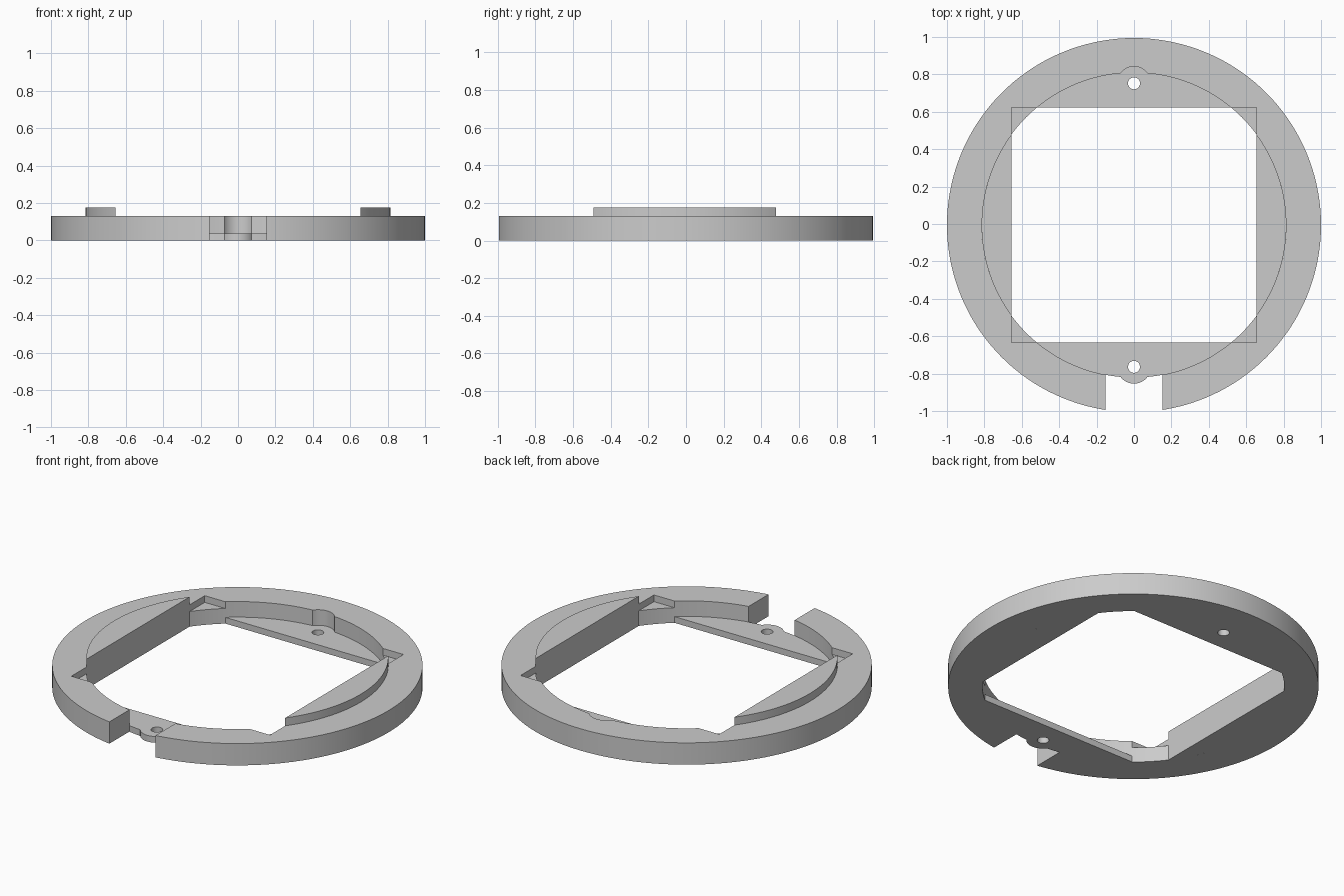
import bpy
import bmesh
from math import acos, asin, cos, sin, pi, sqrt

cube = bpy.data.objects.get("Cube")
if cube:
    bpy.data.objects.remove(cube, do_unlink=True)

# Main dimensions
OUTER, BORE = 1.0, 0.815
RING_H, TAB_H, PLATE_H, NOTCH_Z = 0.13, 0.037, 0.177, 0.09
HALF_X, HALF_Y = 0.655, 0.628
HOLE_Y, HOLE_R, LUG_R = 0.758, 0.032, 0.09
SLOT = 0.152
Y0 = -0.0057  # the slot shortens the front, so the ring centre sits off zero

grey = bpy.data.materials.new("light grey")
grey.use_nodes = True
grey.diffuse_color = (0.6, 0.6, 0.6, 1)
grey.node_tree.nodes["Principled BSDF"].inputs["Base Color"].default_value = (0.6, 0.6, 0.6, 1)


def prism(name, outline, z0, z1):
    """Extrude a flat counter-clockwise outline from z0 to z1."""
    bm = bmesh.new()
    face = bm.faces.new([bm.verts.new((x, y + Y0, z0)) for x, y in outline])
    top = bmesh.ops.extrude_face_region(bm, geom=[face])["geom"]
    verts = [g for g in top if isinstance(g, bmesh.types.BMVert)]
    bmesh.ops.translate(bm, verts=verts, vec=(0, 0, z1 - z0))
    bmesh.ops.recalc_face_normals(bm, faces=bm.faces)
    mesh = bpy.data.meshes.new(name)
    bm.to_mesh(mesh)
    bm.free()
    mesh.materials.append(grey)
    ob = bpy.data.objects.new(name, mesh)
    bpy.context.collection.objects.link(ob)
    return ob


def arc(r, a0, a1, n, cy=0.0):
    return [(r * cos(a0 + (a1 - a0) * i / n), cy + r * sin(a0 + (a1 - a0) * i / n))
            for i in range(n + 1)]


def circle(r, n, cy=0.0):
    return arc(r, 0, 2 * pi, n, cy)[:-1]


def box(x0, x1, y0, y1):
    return [(x0, y0), (x1, y0), (x1, y1), (x0, y1)]


def activate(ob):
    bpy.ops.object.select_all(action="DESELECT")
    ob.select_set(True)
    bpy.context.view_layer.objects.active = ob


def cut(ob, outline, z0=-0.1, z1=0.4):
    """Subtract an extruded outline from an object."""
    cutter = prism("cutter", outline, z0, z1)
    cutter.hide_render = True
    mod = ob.modifiers.new("cut", "BOOLEAN")
    mod.operation, mod.solver, mod.object = "DIFFERENCE", "EXACT", cutter
    activate(ob)
    bpy.ops.object.modifier_apply(modifier=mod.name)
    bpy.data.objects.remove(cutter, do_unlink=True)


def finish(ob):
    activate(ob)
    bpy.ops.object.shade_smooth_by_angle(angle=pi / 6)


# Outer ring: bore, rear lug recess, front slot and shallow corner notches
ring = prism("outer_ring", circle(OUTER, 144), 0, RING_H)
cut(ring, circle(BORE, 144))
cut(ring, circle(LUG_R, 48, HOLE_Y))
cut(ring, box(-SLOT, SLOT, -1.2, -0.6))
cut(ring, box(-HALF_X, HALF_X, -HALF_Y, HALF_Y), NOTCH_Z)
finish(ring)

# Thin tabs at front and back, each with a rounded lug and a screw hole
lug_y = (BORE ** 2 + HOLE_Y ** 2 - LUG_R ** 2) / (2 * HOLE_Y)
lug_x = sqrt(BORE ** 2 - lug_y ** 2)
start, join = asin(HALF_Y / BORE), asin(lug_y / BORE)
lug_a = acos(lug_x / LUG_R)
tab = (arc(BORE, start, join, 24)
       + arc(LUG_R, lug_a, pi - lug_a, 20, HOLE_Y)[1:-1]
       + arc(BORE, pi - join, pi - start, 24))
for name, s in (("back_tab", 1), ("front_tab", -1)):
    ob = prism(name, [(s * x, s * y) for x, y in tab], 0, TAB_H)
    cut(ob, circle(HOLE_R, 32, s * HOLE_Y))
    finish(ob)

# Tall side plates, flat inside and curved outside
side = acos(HALF_X / BORE)
plate = arc(BORE, -side, side, 32)
for name, s in (("left_plate", 1), ("right_plate", -1)):
    finish(prism(name, [(s * x, s * y) for x, y in plate], 0, PLATE_H))
